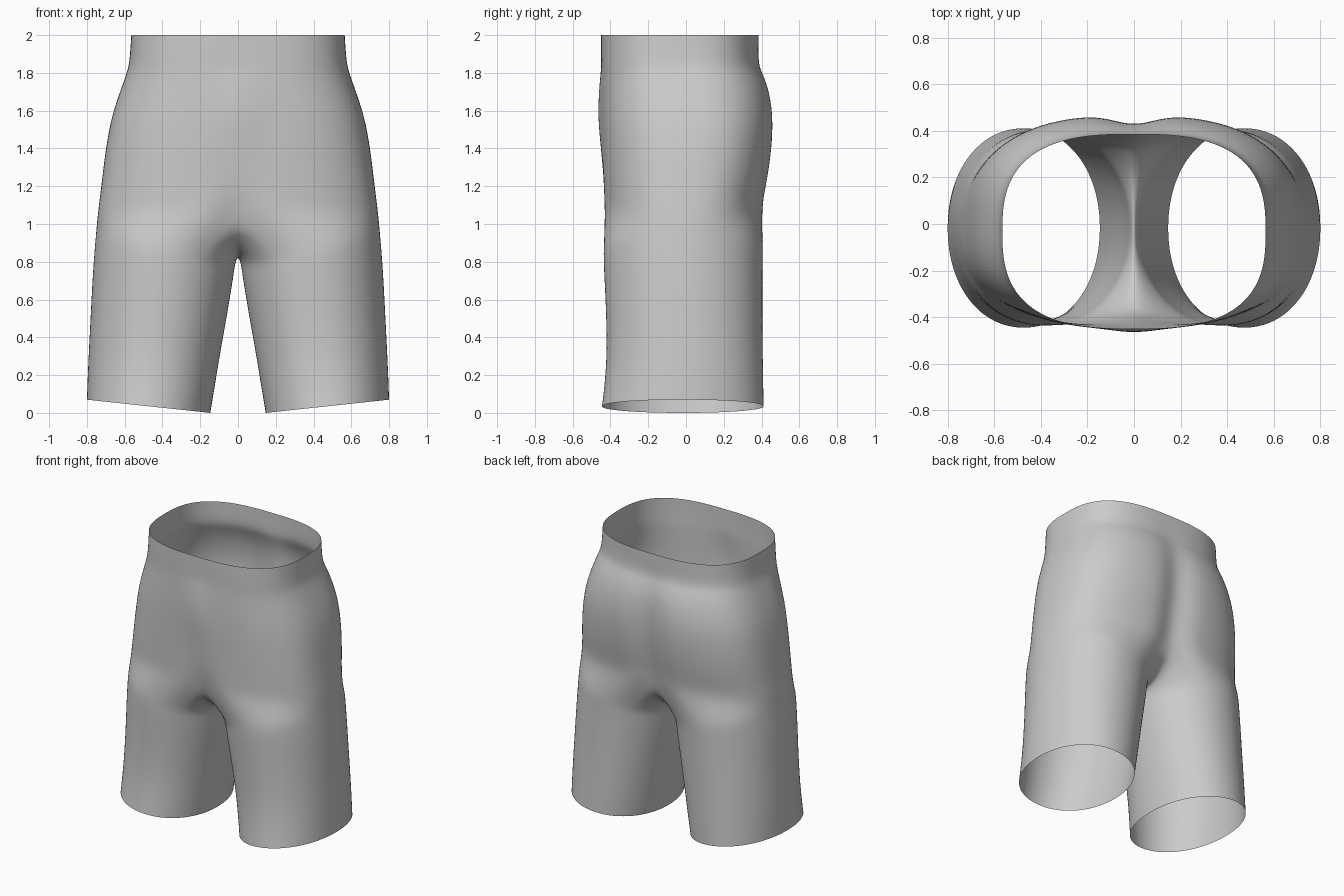
import bpy, bmesh, math
from mathutils import Vector

if "Cube" in bpy.data.objects:
    bpy.data.objects.remove(bpy.data.objects["Cube"])

K, M = 32, 14          # segments on the outer arc / inner thigh arc
CROTCH_Z = 0.83


def super_xy(cx, rx, yf, yb, n, a):
    c, s = math.cos(a), math.sin(a)
    f = lambda v: math.copysign(abs(v) ** (2 / n), v)
    return Vector((cx + rx * f(c), (yf + yb) / 2 + (yb - yf) / 2 * f(s), 0))


def resample(pts, n):
    """Even spacing along a polyline, n segments."""
    acc = [0]
    for a, b in zip(pts, pts[1:]):
        acc.append(acc[-1] + (b - a).length)
    out, j = [], 0
    for i in range(n + 1):
        d = acc[-1] * i / n
        while j < len(pts) - 2 and acc[j + 1] < d:
            j += 1
        t = (d - acc[j]) / max(acc[j + 1] - acc[j], 1e-9)
        out.append(pts[j].lerp(pts[j + 1], min(t, 1)))
    return out


def arc(cx, rx, yf, yb, n, a0, a1):
    return [super_xy(cx, rx, yf, yb, n, math.radians(a0 + (a1 - a0) * i / 300))
            for i in range(301)]


def torso_ring(z, w, yf, yb, n, df, db):
    """Half section from front centre round the side to back centre, with centre dips."""
    pts = arc(0, w, yf, yb, n, -90, 90)
    for p in pts:
        g = math.exp(-(p.x / 0.11) ** 2)
        p.y += df * g if p.y < 0 else -db * g
        p.z = z
    pts[0].x = pts[-1].x = 0
    return resample(pts, K)


def leg_ring(zi, zo, xi, xo, yf, yb):
    """Closed leg section, tilted from inner to outer height."""
    cx, rx = (xi + xo) / 2, (xo - xi) / 2
    outer = resample(arc(cx, rx, yf, yb, 2.1, -125, 125), K)
    inner = resample(arc(cx, rx, yf, yb, 2.1, 125, 235), M)
    pts = outer + inner[1:-1]
    for p in pts:
        p.z = zi + (zo - zi) * (p.x - xi) / (xo - xi)
    return pts


# z, half width, front y, back y, squareness, front dip, back dip
TORSO = [(2.00, .565, -.450, .385, 2.8, 0, 0),
         (1.92, .570, -.450, .385, 2.8, 0, 0),
         (1.84, .577, -.448, .388, 2.8, 0, .005),
         (1.79, .592, -.448, .415, 2.75, -.005, .015),
         (1.70, .625, -.450, .450, 2.7, -.012, .025),
         (1.56, .672, -.450, .470, 2.7, -.018, .040),
         (1.40, .700, -.445, .462, 2.7, -.005, .045),
         (1.25, .718, -.440, .440, 2.7, .003, .048),
         (1.15, .730, -.438, .420, 2.65, .015, .050),
         (1.06, .742, -.437, .410, 2.6, .035, .055)]
# inner z, outer z, inner x, outer x, front y, back y
LEGS = [(.795, .97, .014, .750, -.437, .408),
        (.740, .86, .022, .760, -.437, .406),
        (.620, .72, .040, .770, -.430, .405),
        (.450, .52, .070, .780, -.422, .405),
        (.280, .33, .100, .790, -.420, .407),
        (.120, .17, .126, .797, -.432, .410),
        (.000, .07, .146, .800, -.446, .412)]

bm = bmesh.new()
new_ring = lambda pts: [bm.verts.new(p) for p in pts]
torso = [new_ring(torso_ring(*r)) for r in TORSO]
legs = [new_ring(leg_ring(*r)) for r in LEGS]

# crotch seam: curve under the body from back centre to front centre
front, back = torso[-1][0].co, torso[-1][-1].co
seam = []
for i in range(201):
    u = -math.cos(math.pi * i / 200)
    y = (back.y + front.y) / 2 - u * (back.y - front.y) / 2
    seam.append(Vector((0, y, CROTCH_Z + (back.z - CROTCH_Z) * abs(u) ** 3.2)))
crotch = torso[-1] + new_ring(resample(seam, M)[1:-1])


def bridge(a, b, closed):
    n = len(a)
    for i in range(n if closed else n - 1):
        j = (i + 1) % n
        bm.faces.new((a[i], b[i], b[j], a[j]))


for a, b in zip(torso, torso[1:]):
    bridge(a, b, False)
for a, b in zip([crotch] + legs, legs):
    bridge(a, b, True)
for f in bm.faces:
    f.smooth = True

# shorts: one half, mirrored and smoothed
mesh = bpy.data.meshes.new("shorts")
bm.to_mesh(mesh)
bm.free()
shorts = bpy.data.objects.new("shorts", mesh)
bpy.context.collection.objects.link(shorts)
mirror = shorts.modifiers.new("mirror", 'MIRROR')
mirror.use_axis[0] = True
mirror.merge_threshold = 0.001
sub = shorts.modifiers.new("smooth", 'SUBSURF')
sub.levels = sub.render_levels = 2
